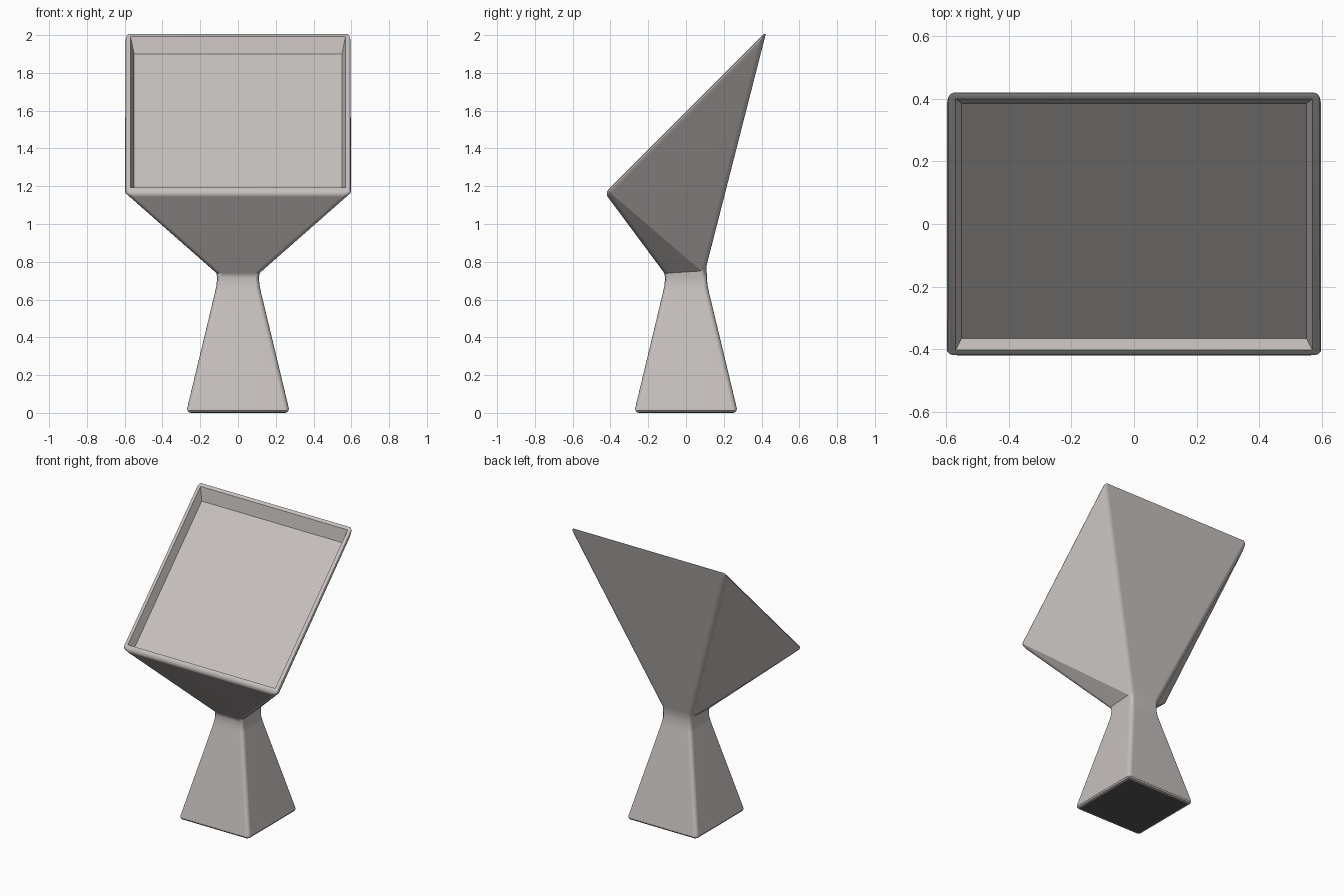
import bpy, bmesh

if "Cube" in bpy.data.objects:
    bpy.data.objects.remove(bpy.data.objects["Cube"])


def material(name, colour):
    m = bpy.data.materials.new(name)
    m.diffuse_color = (*colour, 1)
    m.use_nodes = True
    m.node_tree.nodes["Principled BSDF"].inputs["Base Color"].default_value = m.diffuse_color
    return m


grey = material("warm_grey", (0.565, 0.53, 0.515))
dark = material("dark_underside", (0.09, 0.09, 0.09))

bm = bmesh.new()


def ring(hx, front, back):
    """Four corners: front and back are (y, z) pairs."""
    return [bm.verts.new(p) for p in ((-hx, *front), (hx, *front), (hx, *back), (-hx, *back))]


def square(h, z):
    return ring(h, (-h, z), (h, z))


# Tapered pedestal, rounded neck, then the tilted head
rings = [
    square(0.275, 0),
    square(0.119, 0.65),
    square(0.113, 0.685),
    square(0.111, 0.715),
    ring(0.114, (-0.113, 0.735), (0.108, 0.775)),
    ring(0.608, (-0.43, 1.165), (0.426, 2.02)),
]
corner_edges = []
for low, high in zip(rings, rings[1:]):
    for i in range(4):
        j = (i + 1) % 4
        if high is rings[-1] and i in (1, 3):
            # twisted head sides split from the head's front corner to the neck's back corner
            if i == 1:
                bm.faces.new((low[1], low[2], high[1]))
                bm.faces.new((low[2], high[2], high[1]))
            else:
                bm.faces.new((low[3], low[0], high[0]))
                bm.faces.new((low[3], high[0], high[3]))
        else:
            bm.faces.new((low[i], low[j], high[j], high[i]))
    corner_edges += [bm.edges.get((a, b)) for a, b in zip(low, high)]
bottom = bm.faces.new(rings[0][::-1])
top = bm.faces.new(rings[-1])

# Soft rounded outer edges
edges = corner_edges + list(bottom.edges) + list(top.edges)
bmesh.ops.bevel(bm, geom=edges, offset=0.026, offset_type='OFFSET', segments=3,
                profile=0.5, affect='EDGES', clamp_overlap=True)
bm.normal_update()

# Recessed panel in the tilted face
panel = max((f for f in bm.faces if f.normal.z > 0.65 and f.normal.y < -0.65),
            key=lambda f: f.calc_area())
bmesh.ops.inset_region(bm, faces=[panel], thickness=0.018)
bmesh.ops.inset_region(bm, faces=[panel], thickness=0.01)
for v in panel.verts:
    y = 0.385 if v.co.y > 0 else -0.365
    v.co = (0.55 if v.co.x > 0 else -0.55, y, y + 1.515)

bmesh.ops.recalc_face_normals(bm, faces=bm.faces)

# Dark flat underside
for f in bm.faces:
    f.material_index = int(f.normal.z < -0.99 and f.calc_center_median().z < 0.01)

mesh = bpy.data.meshes.new("pedestal_display")
bm.to_mesh(mesh)
bm.free()
mesh.materials.append(grey)
mesh.materials.append(dark)
obj = bpy.data.objects.new("pedestal_display", mesh)
bpy.context.collection.objects.link(obj)
bpy.context.view_layer.objects.active = obj
obj.select_set(True)
bpy.ops.object.shade_smooth_by_angle(angle=0.5)

# Keep the large faces flat-looking, shading only the rounded edges
weighted = obj.modifiers.new("flat_faces", 'WEIGHTED_NORMAL')
weighted.keep_sharp = True
